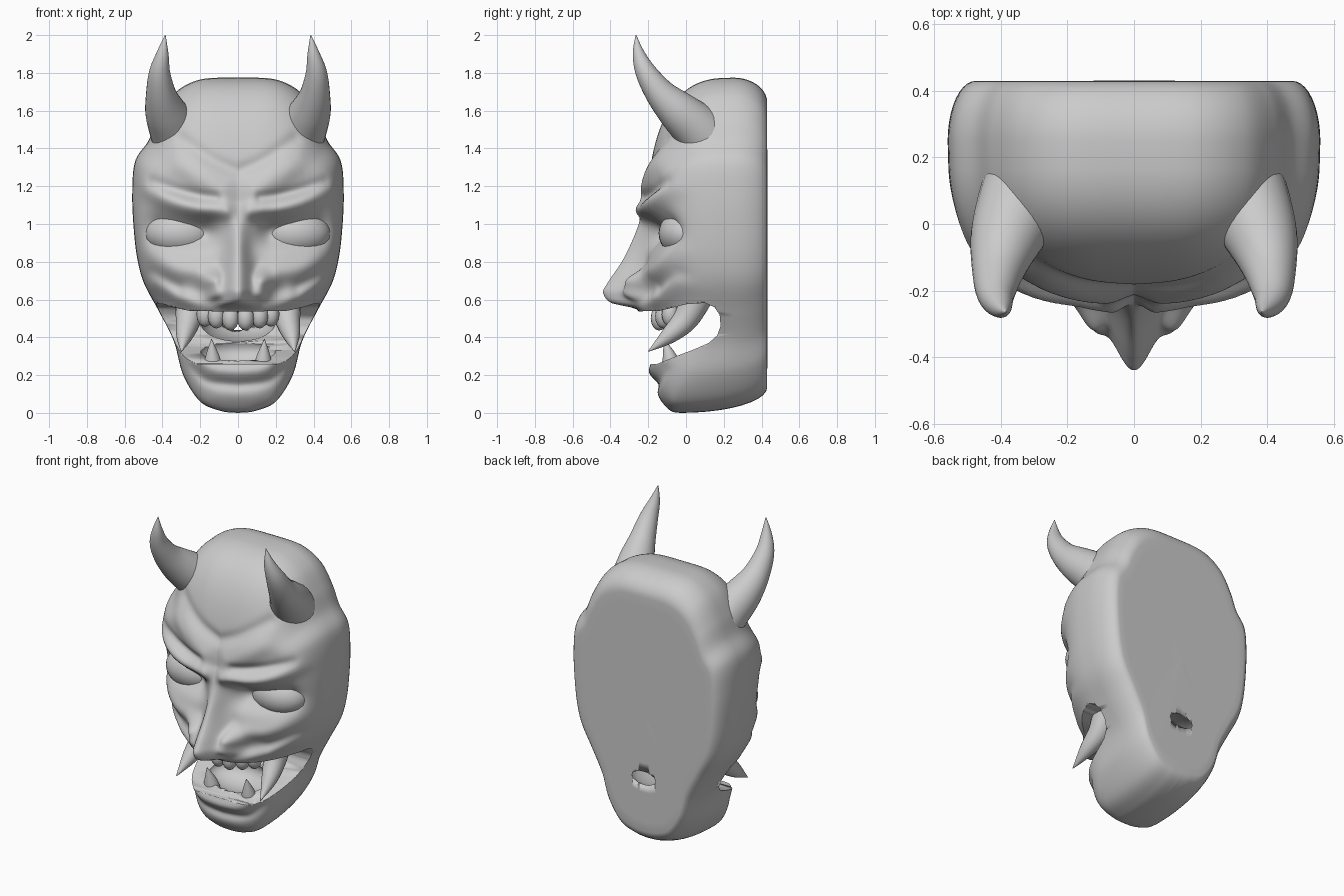
import bpy, bmesh, math
from mathutils import Vector

if "Cube" in bpy.data.objects:
    bpy.data.objects.remove(bpy.data.objects["Cube"])

def catmull(pts, n):
    """Sample n+1 points on a smooth curve through pts (tuples of any length)."""
    out, m = [], len(pts) - 1
    for i in range(n + 1):
        u = i / n * m
        k = min(int(u), m - 1)
        t = u - k
        a, b, c, d = (pts[max(0, min(m, k + j))] for j in (-1, 0, 1, 2))
        out.append([0.5 * (2*q + (r-p)*t + (2*p-5*q+4*r-s)*t*t + (3*q-p-3*r+s)*t**3)
                    for p, q, r, s in zip(a, b, c, d)])
    return out

def smooth(a, b, v):
    t = max(0, min(1, (v - a) / (b - a)))
    return t * t * (3 - 2 * t)

def table(pts, v):
    for (a, p), (b, q) in zip(pts, pts[1:]):
        if v <= b:
            return p + (q - p) * max(0, (v - a) / (b - a))
    return pts[-1][1]

def finish(name, bm, angle=40):
    bmesh.ops.recalc_face_normals(bm, faces=bm.faces[:])
    me = bpy.data.meshes.new(name)
    bm.to_mesh(me)
    bm.free()
    ob = bpy.data.objects.new(name, me)
    bpy.context.collection.objects.link(ob)
    bpy.ops.object.select_all(action='DESELECT')
    ob.select_set(True)
    bpy.context.view_layer.objects.active = ob
    bpy.ops.object.shade_smooth_by_angle(angle=math.radians(angle))
    return ob

def bridge(bm, rings):
    for r0, r1 in zip(rings, rings[1:]):
        n = len(r0)
        for i in range(n):
            bm.faces.new((r0[i], r0[(i+1) % n], r1[(i+1) % n], r1[i]))

def tusk(name, pts, side, n=20, seg=20):
    """Tapered curved tube; pts are (x, y, z, radius)."""
    bm = bmesh.new()
    path = catmull(pts, n)
    rings = []
    for i, p in enumerate(path):
        c = Vector(p[:3])
        t = (Vector(path[min(i+1, n)][:3]) - Vector(path[max(i-1, 0)][:3])).normalized()
        u = t.cross(Vector((1, 0, 0))).normalized()
        w = t.cross(u)
        ring = []
        for k in range(seg):
            a = 2 * math.pi * k / seg
            v = c + (u * math.cos(a) + w * math.sin(a)) * max(p[3], 0.002)
            ring.append(bm.verts.new((v.x * side, v.y, v.z)))
        rings.append(ring)
    bridge(bm, rings)
    bm.faces.new(rings[0])
    bm.faces.new(rings[-1])
    return finish(name, bm)

def blob(name, loc, size, seg=24):
    bm = bmesh.new()
    bmesh.ops.create_uvsphere(bm, u_segments=seg, v_segments=seg // 2, radius=1)
    for v in bm.verts:
        v.co = Vector([l + s * c for l, s, c in zip(loc, size, v.co)])
    return finish(name, bm)

# Face relief: (polyline in |x|,z, height, width)
RELIEF = [
    ([(.1, 1.18), (.22, 1.26), (.36, 1.32), (.5, 1.28)], .040, .085),    # upper brow
    ([(.07, 1.07), (.2, 1.08), (.35, 1.12), (.5, 1.19)], .050, .05),     # lower brow
    ([(.12, 1.14), (.28, 1.165), (.46, 1.22)], -.022, .03),              # brow crease
    ([(0, 1.28), (.14, 1.34), (.3, 1.45)], -.016, .035),                 # forehead crease
    ([(.18, .95), (.3, .95), (.42, .97)], -.09, .08),                    # eye socket
    ([(.22, .74), (.34, .76), (.49, .84)], .030, .055),                  # cheekbone
    ([(.32, .66), (.46, .74)], -.02, .035),                              # cheek hollow
    ([(0, .55), (.14, .565), (.28, .60), (.44, .68)], .05, .045),        # upper lip
    ([(0, .215), (.14, .23), (.24, .31), (.27, .38)], .03, .04),         # lower lip
    ([(0, .145), (.16, .165), (.24, .23)], -.022, .028),                 # chin crease
    ([(0, .08), (.1, .08)], .02, .05),                                   # chin
]
RELIEF = [(catmull(l, 8), h, w) for l, h, w in RELIEF]
NOSE = catmull([(.5, 0), (.55, .01), (.585, .17), (.635, .23), (.69, .205), (.8, .13),
                (.9, .08), (1.0, .04), (1.12, 0)], 40)

def seg_dist(p, line):
    best = 9
    for a, b in zip(line, line[1:]):
        dx, dz = b[0] - a[0], b[1] - a[1]
        t = max(0, min(1, ((p[0]-a[0])*dx + (p[1]-a[1])*dz) / (dx*dx + dz*dz)))
        best = min(best, math.hypot(p[0]-a[0]-t*dx, p[1]-a[1]-t*dz))
    return best

def relief(x, z):
    p = (abs(x), z)
    d = sum(h * math.exp(-(seg_dist(p, l) / w) ** 2) for l, h, w in RELIEF)
    width = .055 + .035 * (1 - smooth(.62, .9, z))
    nose = max(0, table(NOSE, z)) * math.exp(-(p[0] / width) ** 2)
    wing = .12 * smooth(.55, .62, z) * math.exp(-(seg_dist(p, [(.11, .645), (.12, .69)]) / .065) ** 2)
    return d + (nose ** 2.5 + wing ** 2.5) ** .4

# Mask body: rings growing from the middle of the face to the outline, then round the back
HALF = [(0, 1.775), (.2, 1.765), (.34, 1.69), (.425, 1.56), (.475, 1.44), (.545, 1.33), (.56, 1.15),
        (.55, .95), (.53, .8), (.495, .68), (.42, .54), (.34, .38), (.29, .2), (.2, .06), (.09, .01), (0, 0)]
N, H, CZ, P = 105, 110, .9, 2.7
half = catmull(HALF, H)
outline = half + [(-x, z) for x, z in half[-2:0:-1]]
bm = bmesh.new()
rings = []
for j in range(1, N + 1):
    q = j / N
    s = .45 * q + .55 * math.sin(q * math.pi / 2)
    f = max(0, 1 - s ** P) ** (1 / P)
    ring = []
    for ox, oz in outline:
        x, z = ox * s, CZ + (oz - CZ) * s
        side_y = -.03 + .28 * smooth(0, .45, oz)
        y = side_y - (side_y + .21) * f - relief(x, z) * (1 - s ** 6)
        ring.append(bm.verts.new((x, y, z)))
    rings.append(ring)
BACK = [(1 - .15 * (1 - math.cos(a)), math.sin(a)) for a in (j / 20 * math.pi for j in range(1, 11))]
for s, b in BACK + [(.85 - .07 * j, 1 + .0002 * j) for j in range(1, 12)]:
    ring = []
    for ox, oz in outline:
        side_y = -.03 + .28 * smooth(0, .45, oz)
        ring.append(bm.verts.new((ox * s, side_y + (.43 - side_y) * b, CZ + (oz - CZ) * s)))
    rings.append(ring)
bridge(bm, rings)
tip = bm.verts.new((0, -.21 - relief(0, CZ), CZ))
back = bm.verts.new((0, .431, CZ))
n = len(outline)
for i in range(n):
    bm.faces.new((tip, rings[0][i], rings[0][(i+1) % n]))
    bm.faces.new((back, rings[-1][(i+1) % n], rings[-1][i]))
mask = finish("mask_body", bm, 65)

# Open mouth: side-to-side cut plus a throat that reaches the back
MOUTH = [(-.6, .255), (-.15, .26), (-.04, .305), (.04, .335), (.12, .37), (.165, .41), (.183, .46),
         (.178, .52), (.15, .56), (.10, .582), (0, .575), (-.14, .54), (-.6, .53)]
bm = bmesh.new()
bridge(bm, [[bm.verts.new((x, y, z)) for y, z in MOUTH] for x in (-.8, .8)])
bm.verts.ensure_lookup_table()
k = len(MOUTH)
bm.faces.new(bm.verts[:k])
bm.faces.new(bm.verts[k:])
cutters = [finish("mouth_cutter", bm), blob("throat_cutter", (0, .15, .48), (.2, .31, .1), 32),
           blob("jaw_cutter", (0, .0, .33), (.2, .14, .09), 32)]
bpy.context.view_layer.objects.active = mask
for c in cutters:
    c.hide_render = True
    m = mask.modifiers.new("cut", 'BOOLEAN')
    m.operation, m.object, m.solver = 'DIFFERENCE', c, 'EXACT'
    mask.modifiers.move(len(mask.modifiers) - 1, 0)
    bpy.ops.object.modifier_apply(modifier=m.name)
    bpy.data.objects.remove(c)

# Horns, fangs, eyes and teeth on both sides
for side, tag in ((1, "right"), (-1, "left")):
    tusk("horn_" + tag, [(.30, .13, 1.43, .15), (.345, .05, 1.515, .13), (.385, -.045, 1.60, .108),
                         (.408, -.135, 1.69, .08), (.415, -.21, 1.80, .057), (.40, -.25, 1.90, .033),
                         (.385, -.265, 2.0, .002)], side, 30, 28)
    tusk("upper_fang_" + tag, [(.25, .06, .62, .085), (.262, .0, .50, .068), (.283, -.09, .41, .045),
                               (.30, -.2, .325, .002)], side)
    tusk("lower_fang_" + tag, [(.13, -.07, .22, .05), (.135, -.085, .29, .04), (.14, -.115, .39, .002)], side, 12)
    blob("eye_" + tag, (.30 * side, .0, .95), (.19, .145, .13), 32)
    for i, x in enumerate((.04, .115, .175)):
        blob(f"upper_tooth_{tag}_{i}", (x * side, -.145 + 2 * x * x, .495 + x * .15), (.045, .045, .065), 16)
    for i, x in enumerate((.03, .085)):
        blob(f"lower_tooth_{tag}_{i}", (x * side, -.11 + 2 * x * x, .24), (.034, .03, .04), 16)
